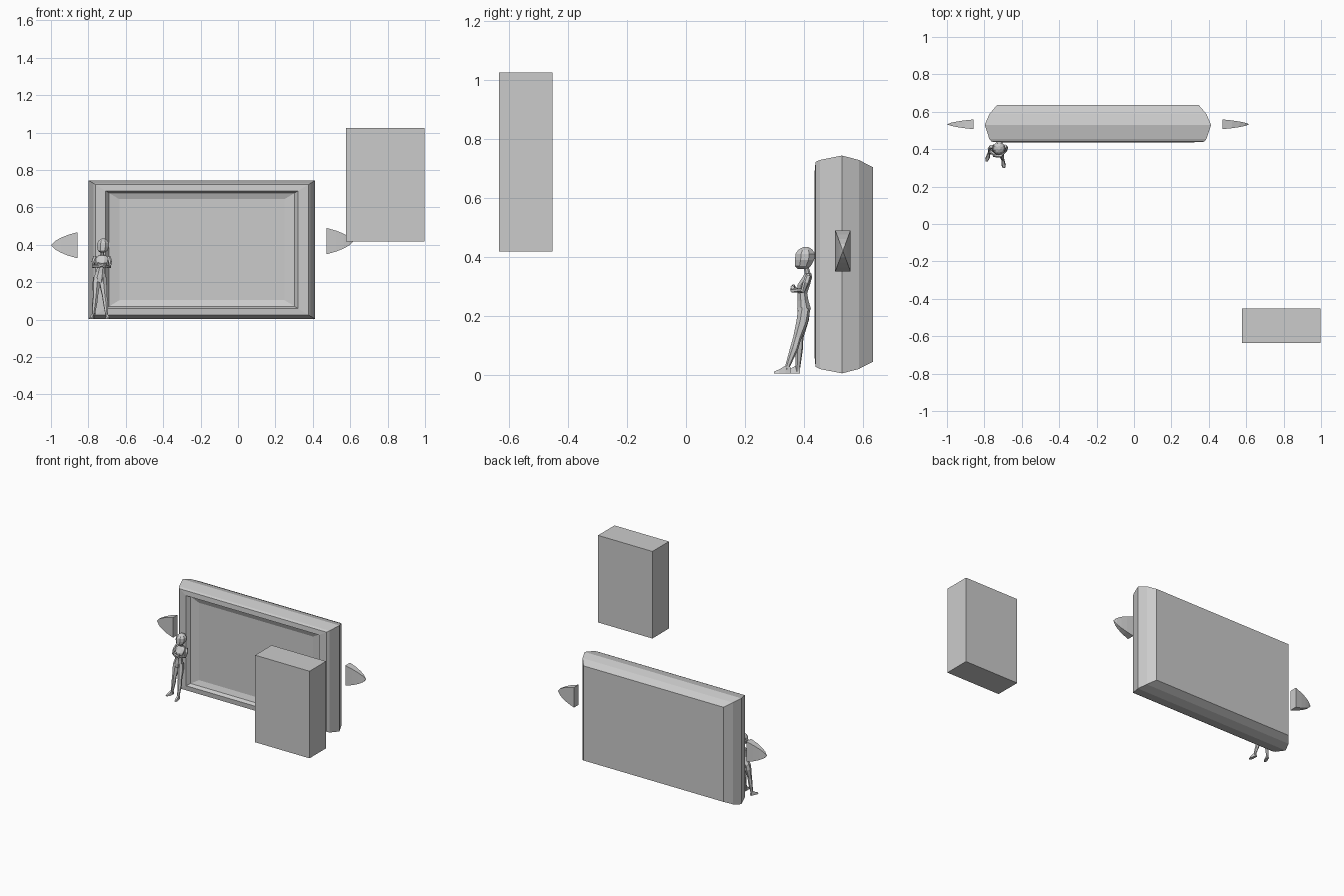
import bpy, bmesh, math
from mathutils import Vector

grey = bpy.data.materials.new("plain grey")
grey.diffuse_color = (0.6, 0.6, 0.6, 1)


def rings_object(name, rings):
    """Skin a list of closed rings with quads and cap both ends."""
    bm = bmesh.new()
    vs = [[bm.verts.new(p) for p in r] for r in rings]
    n = len(rings[0])
    for a, b in zip(vs, vs[1:]):
        for i in range(n):
            j = (i + 1) % n
            bm.faces.new((a[i], a[j], b[j], b[i]))
    bm.faces.new(vs[0][::-1])
    bm.faces.new(vs[-1])
    bmesh.ops.remove_doubles(bm, verts=bm.verts, dist=1e-5)
    bmesh.ops.recalc_face_normals(bm, faces=bm.faces)
    me = bpy.data.meshes.new(name)
    bm.to_mesh(me)
    bm.free()
    me.materials.append(grey)
    ob = bpy.data.objects.new(name, me)
    bpy.context.collection.objects.link(ob)
    return ob


def limb(name, stations, sides=8):
    """Upright tapered form; each station is x, y, z, x radius, y radius."""
    rings = []
    for x, y, z, rx, ry in stations:
        rings.append([(x + rx * math.cos(t), y + ry * math.sin(t), z)
                      for t in (2 * math.pi * (i + .5) / sides for i in range(sides))])
    return rings_object(name, rings)


def tube(name, stations, sides=6):
    """Round tapered form along a path; each station is x, y, z, radius."""
    pts = [Vector(s[:3]) for s in stations]
    rings = []
    for k, s in enumerate(stations):
        d = (pts[min(k + 1, len(pts) - 1)] - pts[max(k - 1, 0)]).normalized()
        u = d.cross(Vector((.3, .9, .2))).normalized()
        v = d.cross(u)
        rings.append([pts[k] + s[3] * (u * math.cos(t) + v * math.sin(t))
                      for t in (2 * math.pi * i / sides for i in range(sides))])
    return rings_object(name, rings)


# Framed panel: one rectangle scaled about its centre from back to recess
CX, CZ, HX, HZ = -0.193, 0.374, 0.605, 0.37
profile = [(0.635, 0.893), (0.587, 0.96), (0.53, 1), (0.455, 0.96), (0.44, 0.94),
           (0.437, 0.85), (0.462, 0.82), (0.475, 0.73)]
rings_object("framed_panel", [
    [(CX + sx * HX * s, y, CZ + sz * HZ * s)
     for sx, sz in ((-1, -1), (1, -1), (1, 1), (-1, 1))] for y, s in profile])

# Floating box
rings_object("floating_box", [
    [(0.577, y, 0.418), (0.997, y, 0.418), (0.997, y, 1.026), (0.577, y, 1.026)]
    for y in (-0.635, -0.453)])

# Curved arrow points on either side
for name, x0, side, z0 in (("left_arrow", -0.857, -1, 0.398), ("right_arrow", 0.474, 1, 0.42)):
    rings_object(name, [
        [(x0 + side * d, 0.533 + a * 0.026 * w, z0 + b * 0.07 * h)
         for a, b in ((-1, -1), (1, -1), (1, 1), (-1, 1))]
        for d, w, h in ((0, 1, 1), (.05, .8, .8), (.09, .57, .57), (.12, .33, .33), (.143, 0, 0))])

# Leaning figure: head, neck and torso
limb("head", [(-.724, .395, .358, .012, .016), (-.724, .397, .368, .027, .029),
              (-.722, .403, .390, .035, .035), (-.721, .405, .410, .034, .036),
              (-.721, .406, .424, .024, .026), (-.721, .407, .433, .009, .010)])
limb("neck", [(-.726, .415, .335, .011, .011), (-.725, .408, .365, .010, .010)])
limb("torso", [(-.740, .398, .200, .022, .020), (-.740, .401, .225, .034, .025),
               (-.736, .398, .250, .028, .020), (-.732, .395, .275, .024, .018),
               (-.729, .400, .305, .031, .023), (-.727, .411, .328, .036, .018),
               (-.726, .415, .343, .020, .013)])

# Crossed arms
tube("left_arm", [(-.764, .414, .336, .010), (-.772, .402, .312, .011),
                  (-.774, .392, .285, .009), (-.740, .366, .288, .009),
                  (-.705, .362, .296, .007)])
tube("right_arm", [(-.690, .416, .336, .010), (-.684, .408, .312, .011),
                   (-.686, .396, .284, .009), (-.715, .362, .287, .009),
                   (-.752, .365, .300, .007)])

# Legs with feet pointing forward
tube("left_leg", [(-.754, .400, .225, .021), (-.758, .398, .190, .021),
                  (-.762, .385, .125, .014), (-.766, .384, .090, .014),
                  (-.774, .380, .022, .008), (-.775, .380, .010, .008)])
tube("right_leg", [(-.724, .402, .225, .021), (-.720, .395, .180, .020),
                   (-.713, .378, .125, .014), (-.708, .368, .090, .014),
                   (-.702, .345, .028, .008), (-.702, .345, .010, .008)])
for name, hx, hy, tx, ty in (("left_foot", -.773, .388, -.788, .335),
                             ("right_foot", -.703, .355, -.695, .299)):
    rings = []
    for f, w, h in ((0, .007, .026), (.3, .009, .030), (.7, .012, .017), (1, .006, .010)):
        x, y = hx + (tx - hx) * f, hy + (ty - hy) * f
        rings.append([(x - w, y, .004), (x + w, y, .004),
                      (x + w * .6, y, h), (x - w * .6, y, h)])
    rings_object(name, rings)
